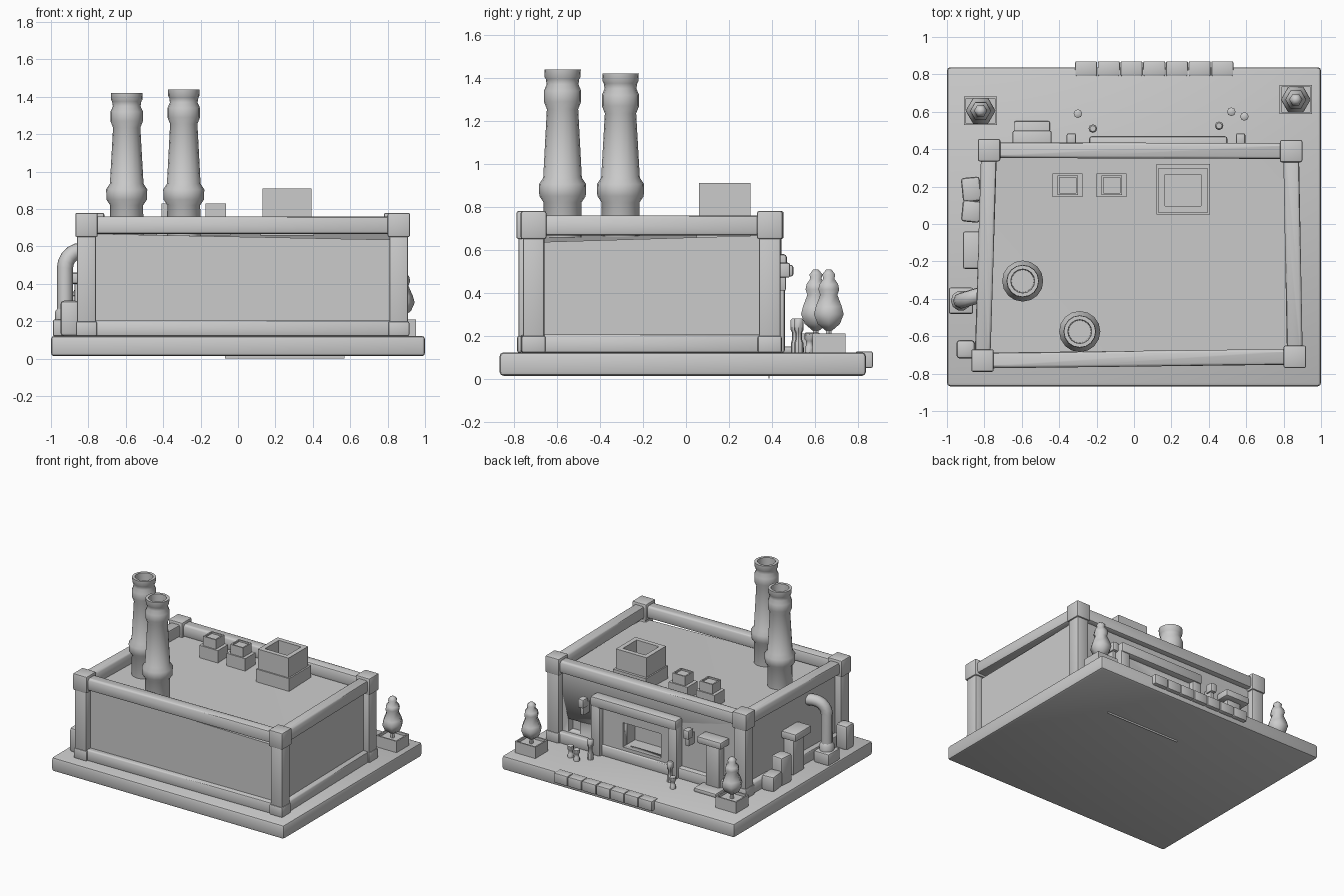
import bpy, bmesh
from math import cos, sin, pi, radians
from mathutils import Vector, Matrix

if "Cube" in bpy.data.objects:
    bpy.data.objects.remove(bpy.data.objects["Cube"])

grey = bpy.data.materials.new("plain_grey")
grey.use_nodes = True
grey.diffuse_color = (0.6, 0.6, 0.6, 1)
grey.node_tree.nodes["Principled BSDF"].inputs["Base Color"].default_value = grey.diffuse_color


def finish(name, bm, bevel=0.0, angle=35):
    """Turn a bmesh into a named, shaded object."""
    bmesh.ops.recalc_face_normals(bm, faces=bm.faces)
    if bevel:
        bmesh.ops.bevel(bm, geom=bm.edges[:], offset=bevel, segments=2,
                        profile=0.5, affect='EDGES')
    mesh = bpy.data.meshes.new(name)
    bm.to_mesh(mesh)
    bm.free()
    mesh.materials.append(grey)
    ob = bpy.data.objects.new(name, mesh)
    bpy.context.collection.objects.link(ob)
    bpy.ops.object.select_all(action='DESELECT')
    ob.select_set(True)
    bpy.context.view_layer.objects.active = ob
    bpy.ops.object.shade_smooth_by_angle(angle=radians(angle))
    return ob


def block(x, y, z, tilt=0.0):
    """Bmesh block from x, y and z ranges, optionally turned about z."""
    bm = bmesh.new()
    bmesh.ops.create_cube(bm, size=1)
    bmesh.ops.scale(bm, vec=(x[1] - x[0], y[1] - y[0], z[1] - z[0]), verts=bm.verts)
    bmesh.ops.rotate(bm, matrix=Matrix.Rotation(tilt, 3, 'Z'), verts=bm.verts)
    bmesh.ops.translate(bm, vec=(sum(x) / 2, sum(y) / 2, sum(z) / 2), verts=bm.verts)
    return bm


def box(name, x, y, z, bevel=0.0, tilt=0.0):
    return finish(name, block(x, y, z, tilt), bevel)


def open_box(name, x, y, z, wall, depth):
    """Box with a sunken top."""
    bm = block(x, y, z)
    bm.faces.ensure_lookup_table()
    top = max(bm.faces, key=lambda f: f.calc_center_median().z)
    bmesh.ops.inset_individual(bm, faces=[top], thickness=wall)
    inner = bmesh.ops.extrude_discrete_faces(bm, faces=[top])["faces"]
    bmesh.ops.translate(bm, vec=(0, 0, -depth), verts=inner[0].verts)
    return finish(name, bm)


def prism(name, pts, z0, tops, bevel=0.0):
    """Upright prism over a plan outline, with a height for each corner."""
    bm = bmesh.new()
    low = [bm.verts.new((x, y, z0)) for x, y in pts]
    high = [bm.verts.new((x, y, z)) for (x, y), z in zip(pts, tops)]
    bm.faces.new(low)
    bmesh.ops.triangulate(bm, faces=[bm.faces.new(high)])
    for i in range(len(pts)):
        j = (i + 1) % len(pts)
        bm.faces.new((low[i], low[j], high[j], high[i]))
    return finish(name, bm, bevel)


def beam(name, a, b, half, z0, z1, bevel):
    """Straight wall-like strip between two plan points."""
    a, b = Vector(a), Vector(b)
    side = (b - a).orthogonal().normalized() * half
    return prism(name, [a + side, b + side, b - side, a - side], z0, [z1] * 4, bevel)


def lathe(name, centre, profile, sides, angle=40):
    """Turned shape from (radius, height) pairs."""
    bm = bmesh.new()
    rings = [[bm.verts.new((centre[0] + r * cos(2 * pi * i / sides),
                            centre[1] + r * sin(2 * pi * i / sides), z))
              for i in range(sides)] for r, z in profile]
    for low, high in zip(rings, rings[1:]):
        for i in range(sides):
            j = (i + 1) % sides
            bm.faces.new((low[i], low[j], high[j], high[i]))
    bm.faces.new(rings[0])
    bm.faces.new(rings[-1])
    return finish(name, bm, 0, angle)


def cut(ob, x, y, z):
    """Cut a box-shaped opening."""
    cutter = box("cutter", x, y, z)
    cutter.hide_render = True
    mod = ob.modifiers.new("opening", 'BOOLEAN')
    mod.operation, mod.solver, mod.object = 'DIFFERENCE', 'EXACT', cutter
    bpy.context.view_layer.objects.active = ob
    bpy.ops.object.modifier_apply(modifier=mod.name)
    bpy.data.objects.remove(cutter)


# Ground slab, with a thin strip beneath and kerb stones at the back
box("ground_slab", (-1, 1), (-.868, .838), (.013, .122), .018)
box("underside_strip", (-.07, .57), (.385, .39), (0, .03))
for i in range(7):
    x0 = -.315 + i * .1214
    box("kerb_stone", (x0, x0 + .118), (.79, .87), (.05, .127), .008)

# Building body with a sunken, slightly sloping roof and a small window niche
corners = [(-.81, -.73), (.86, -.71), (.84, .39), (-.775, .395)]
body = prism("building_body", corners, .1, (.668, .635, .668, .668))
cut(body, (.64, .74), (.33, .6), (.21, .31))

# Main doorway: surround, recess, columns and lintel
surround = box("door_surround", (-.18, .44), (.37, .42), (.12, .51))
for part in (body, surround):
    cut(part, (-.08, .25), (.27, .6), (.23, .42))
box("door_lintel", (-.24, .5), (.37, .47), (.5, .58), .016)
for x in (-.2, .46):
    box("door_column", (x - .04, x + .04), (.37, .46), (.12, .52), .012)

# Corner pillars with feet and caps, joined by plinths and parapets
for i, (x, y) in enumerate(corners):
    for part, half, z0, z1 in (("pillar", .05, .12, .7), ("pillar_foot", .056, .12, .2),
                               ("pillar_cap", .06, .65, .78)):
        box(part, (x - half, x + half), (y - half, y + half), (z0, z1), .01)
    after = corners[(i + 1) % len(corners)]
    beam("plinth", (x, y), after, .042, .12, .205, .01)
    beam("parapet", (x, y), after, .042, .667, .76, .014)

# Chimneys
for x, y, top in ((-.595, -.305, 1.42), (-.29, -.575, 1.44)):
    d = top - 1.42
    lathe("chimney", (x, y), [
        (.09, .6), (.088, .82), (.108, .85), (.11, .905), (.09, .935),
        (.073, 1.235 + d), (.087, 1.27 + d), (.087, 1.32 + d), (.074, 1.35 + d),
        (.078, 1.375 + d), (.084, 1.385 + d), (.085, top), (.064, top),
        (.06, top - .14)], 16)

# Roof vents on curbs
box("large_vent_curb", (.12, .405), (.05, .32), (.64, .757))
open_box("large_vent", (.13, .393), (.06, .3), (.74, .91), .05, .1)
for x in (-.355, -.12):
    box("small_vent_curb", (x - .08, x + .08), (.145, .27), (.64, .757))
    open_box("small_vent", (x - .055, x + .055), (.155, .26), (.74, .83), .015, .012)

# Wall lamps beside the doorway
for x in (-.335, .57):
    box("lamp_bracket", (x - .015, x + .015), (.39, .465), (.41, .5), .005)
    box("lamp_head", (x - .025, x + .025), (.42, .485), (.47, .54), .01)

# Small back entrance and side entrance
box("entrance_step", (-.64, -.45), (.42, .55), (.12, .15), .008)
box("entrance_canopy", (-.65, -.44), (.39, .5), (.475, .53), .012)
box("entrance_door", (-.605, -.485), (.39, .455), (.12, .48), .01)
box("side_canopy", (-.915, -.79), (-.24, -.04), (.4, .46), .012)
box("side_door", (-.875, -.79), (-.21, -.07), (.12, .41), .01)

# Crates along the side wall
box("crate_low", (-.92, -.82), (.12, .25), (.12, .24), .016, .1)
box("crate_tall", (-.92, -.82), (.01, .125), (.12, .34), .016, -.1)
box("corner_crate", (-.95, -.85), (-.72, -.62), (.12, .31), .02)

# Bent side pipe on a pedestal
box("pipe_pedestal", (-.99, -.86), (-.48, -.34), (.12, .21), .01)
curve = bpy.data.curves.new("pipe_path", 'CURVE')
curve.dimensions = '3D'
curve.bevel_depth, curve.bevel_resolution, curve.use_fill_caps = .043, 2, True
spline = curve.splines.new('POLY')
bend = [(-.83 - .095 * cos(a * pi / 10), .485 + .095 * sin(a * pi / 10)) for a in range(6)]
path = [(-.925, .18)] + bend + [(-.77, .58)]
spline.points.add(len(path) - 1)
for p, (x, z) in zip(spline.points, path):
    p.co = (x, -.41 + max(0, x + .925) * .3, z, 1)
temp = bpy.data.objects.new("pipe_path", curve)
bpy.context.collection.objects.link(temp)
bm = bmesh.new()
bm.from_mesh(temp.to_mesh())
temp.to_mesh_clear()
bpy.data.objects.remove(temp)
finish("side_pipe", bm, 0, 50)
lathe("pipe_collar", (-.925, -.41), [(.052, .2), (.054, .25), (.04, .27)], 10)

# Potted trees
for x, y in ((-.82, .605), (.865, .665)):
    open_box("planter", (x - .088, x + .088), (y - .077, y + .077), (.12, .21), .015, .02)
    lathe("tree_trunk", (x, y), [(.015, .18), (.015, .26)], 6)
    lathe("tree_crown", (x, y), [
        (.02, .225), (.06, .255), (.08, .3), (.07, .335), (.046, .39), (.056, .415),
        (.05, .44), (.03, .465), (.035, .485), (.015, .507)], 6, 60)

# Forecourt posts
for x, y, h in ((-.3, .59, .1), (-.22, .51, .165), (.455, .525, .165),
                (.52, .6, .1), (.59, .575, .1)):
    z = .115
    lathe("post", (x, y), [(.022, z), (.022, z + h * .3), (.016, z + h * .4),
                           (.016, z + h * .6), (.023, z + h * .68),
                           (.023, z + h * .95), (.016, z + h)], 8)
